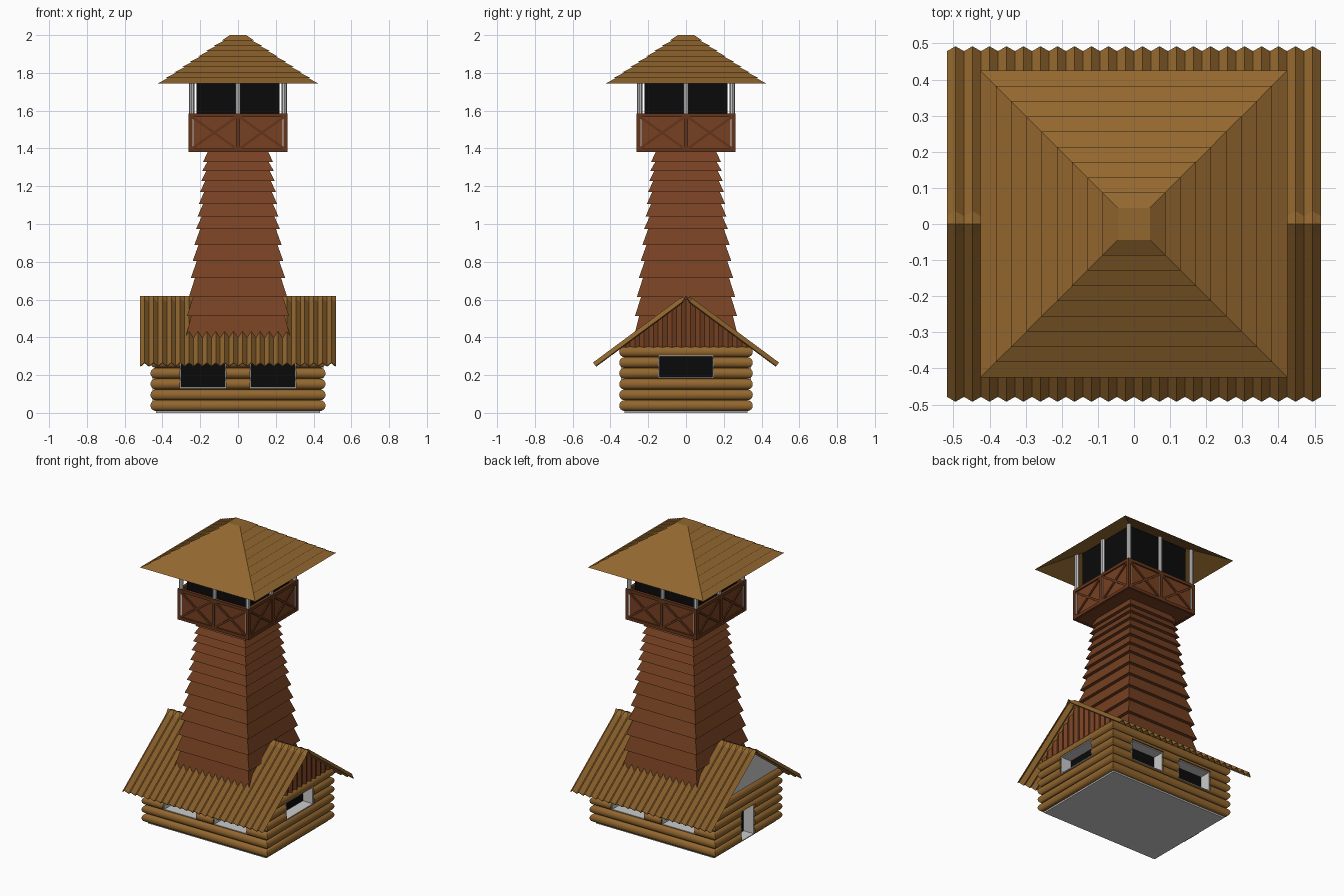
import bpy, bmesh
from math import sin, cos, pi, atan2, hypot
from mathutils import Matrix, Vector

if "Cube" in bpy.data.objects:
    bpy.data.objects.remove(bpy.data.objects["Cube"])


def material(name, rgb):
    m = bpy.data.materials.new(name)
    m.diffuse_color = (*rgb, 1)
    m.use_nodes = True
    m.node_tree.nodes["Principled BSDF"].inputs["Base Color"].default_value = m.diffuse_color
    return m


LOG = material("log_wood", (0.29, 0.135, 0.028))
RED = material("red_wood", (0.18, 0.052, 0.016))
TRIM = material("trim_wood", (0.13, 0.036, 0.011))
BLACK = material("dark_interior", (0.003, 0.003, 0.003))


def finish(name, bm, mat=None, recalc=True):
    if recalc:
        bmesh.ops.recalc_face_normals(bm, faces=bm.faces)
    me = bpy.data.meshes.new(name)
    bm.to_mesh(me)
    bm.free()
    ob = bpy.data.objects.new(name, me)
    bpy.context.collection.objects.link(ob)
    if mat:
        me.materials.append(mat)
    return ob


def loft(name, profile, mat=None, bx=0, by=0):
    """Rectangular rings following (offset, z) profile, capped at both ends."""
    bm = bmesh.new()
    rings = [[bm.verts.new((sx * (bx + o), sy * (by + o), z))
              for sx, sy in ((-1, -1), (1, -1), (1, 1), (-1, 1))] for o, z in profile]
    for a, b in zip(rings, rings[1:]):
        for i in range(4):
            j = (i + 1) % 4
            bm.faces.new((a[i], a[j], b[j], b[i]))
    bm.faces.new(rings[0])
    bm.faces.new(rings[-1])
    return finish(name, bm, mat)


def boxes(name, items, mat=None):
    """Items: (centre, size, tilt about y, quarter turns about z)."""
    bm = bmesh.new()
    for c, s, tilt, turn in items:
        m = (Matrix.Rotation(turn * pi / 2, 4, 'Z') @ Matrix.Translation(Vector(c))
             @ Matrix.Rotation(tilt, 4, 'Y') @ Matrix.Diagonal((*s, 1)))
        bmesh.ops.create_cube(bm, size=1, matrix=m)
    return finish(name, bm, mat)


# Foundation slab
boxes("foundation", [((0, 0, 0.006), (0.87, 0.65, 0.012), 0, 0)])

# Log walls: six stacked half-round courses with mitred corners
R, SEG = 0.0285, 8
courses = [(0, 0.01)]
for i in range(6):
    for k in range(1, SEG + 1):
        a = pi * k / SEG
        courses.append((R * sin(a), 0.01 + R * (2 * i + 1 - cos(a))))
walls = loft("log_walls", courses, LOG, 0.435, 0.325)

# Openings: (quarter turn, wall distance, centre, width, bottom, top)
openings = [(t, 0.325, u, 0.245, 0.13, 0.265) for t in (0, 2) for u in (-0.185, 0.185)]
openings += [(1, 0.435, 0, 0.29, 0.185, 0.305), (3, 0.435, 0, 0.14, 0.014, 0.22)]
cuts, frames, panes = [], [], []
for t, d, u, w, z0, z1 in openings:
    zc, h = (z0 + z1) / 2, z1 - z0
    cuts.append(((u, -d, zc), (w, 0.13, h), 0, t))
    panes.append(((u, -d + 0.058, zc), (w, 0.006, h), 0, t))
    for s in (-1, 1):
        frames.append(((u + s * (w / 2 - 0.003), -d + 0.02, zc), (0.006, 0.076, h), 0, t))
        frames.append(((u, -d + 0.02, zc + s * (h / 2 - 0.003)), (w, 0.076, 0.006), 0, t))
cutter = boxes("opening_cutter", cuts)
cutter.hide_render = True
mod = walls.modifiers.new("openings", 'BOOLEAN')
mod.object, mod.operation, mod.solver = cutter, 'DIFFERENCE', 'EXACT'
bpy.context.view_layer.objects.active = walls
walls.select_set(True)
bpy.ops.object.modifier_apply(modifier=mod.name)
bpy.data.objects.remove(cutter)
bpy.ops.object.shade_smooth_by_angle(angle=0.6)
boxes("opening_frames", frames)
boxes("opening_darkness", panes, BLACK)

# Corrugated cabin roof
N, HX = 44, 0.518
SLOPE = atan2(0.37, 0.5)
bm = bmesh.new()
cols = []
for i in range(N + 1):
    x = -HX + 2 * HX * i / N
    drop = 0 if i % 2 else 0.023
    col = []
    for y in (-0.487, -0.03, 0, 0.03, 0.487):
        dn = drop if y else 0
        s = (y > 0) - (y < 0)
        top = 0.618 - abs(y) * 0.74 + (0.009 if y else 0)
        col.append(bm.verts.new((x, y + s * (0.009 - dn) * sin(SLOPE), top - dn * cos(SLOPE))))
    cols.append(col)
for a, b in zip(cols, cols[1:]):
    for j in range(4):
        bm.faces.new((a[j], b[j], b[j + 1], a[j + 1]))
roof = finish("cabin_roof", bm, LOG, False)
sol = roof.modifiers.new("thickness", 'SOLIDIFY')
sol.thickness, sol.offset = 0.005, -1


# Gables: planked one on the right, plain one on the left
def gable(name, x, groove, n, mat=None):
    bm = bmesh.new()
    pts = []
    for i in range(n + 1):
        y = -0.345 + 0.69 * i / n
        xx = x + (groove if i % 2 else 0)
        pts.append((bm.verts.new((xx, y, 0.345)),
                    bm.verts.new((xx, y, 0.604 - 0.74 * abs(y)))))
    for a, b in zip(pts, pts[1:]):
        f = bm.faces.new((a[0], b[0], b[1], a[1]))
        if x < 0:
            f.normal_flip()
    return finish(name, bm, mat, False)


gable("right_gable", 0.44, 0.012, 28, RED)
gable("left_gable", -0.44, 0, 2)

# Tapered tower clad in overlapping boards
zs = [0.40, 0.513, 0.614, 0.714, 0.804, 0.889, 0.974, 1.04, 1.106, 1.17, 1.228, 1.28, 1.328, 1.385]
hs = [0.277, 0.27, 0.26, 0.25, 0.24, 0.231, 0.222, 0.214, 0.207, 0.201, 0.195, 0.19, 0.185, 0.181]
prof = []
for i in range(13):
    prof += [(hs[i], zs[i]), (hs[i + 1] - 0.022, zs[i + 1])]
loft("tower", prof, RED)

# Lookout deck, parapet panels and crossed trim
boxes("deck", [((0, 0, 1.392), (0.5, 0.5, 0.02), 0, 0)], RED)
panels, trim = [], []
pw, ph = 0.232, 0.165
for t in range(4):
    panels.append(((0, -0.246, 1.483), (0.504, 0.014, 0.2), 0, t))
    for z in (1.391, 1.576):
        trim.append(((0, -0.252, z), (0.524, 0.02, 0.02), 0, t))
    for x in (-0.252, 0, 0.252):
        trim.append(((x, -0.252, 1.483), (0.02, 0.019, 0.2), 0, t))
    for u in (-0.126, 0.126):
        for s in (-1, 1):
            trim.append(((u, -0.252, 1.483), (hypot(pw, ph), 0.016, 0.013), s * atan2(ph, pw), t))
boxes("parapet_panels", panels, RED)
boxes("parapet_trim", trim, TRIM)

# Dark lookout room
boxes("lookout_room", [((0, 0, 1.62), (0.44, 0.44, 0.44), 0, 0)], BLACK)

# Roof posts at corners and side middles
bm = bmesh.new()
for t in range(4):
    for x in (0, 0.245):
        bmesh.ops.create_cone(bm, cap_ends=True, segments=8, radius1=0.014, radius2=0.014, depth=0.43,
                              matrix=Matrix.Rotation(t * pi / 2, 4, 'Z')
                              @ Matrix.Translation((x, -0.245, 1.615)))
finish("roof_posts", bm)

# Lookout roof of nine stepped shingle courses
prof = [(0.03, 1.94)]
for i in range(9):
    r, z = 0.425 - 0.0423 * i, 1.745 + 0.0283 * i
    prof += [(r, z), (r - 0.0423 - (0.014 if i < 8 else 0), z + 0.0283)]
loft("lookout_roof", prof, LOG)
